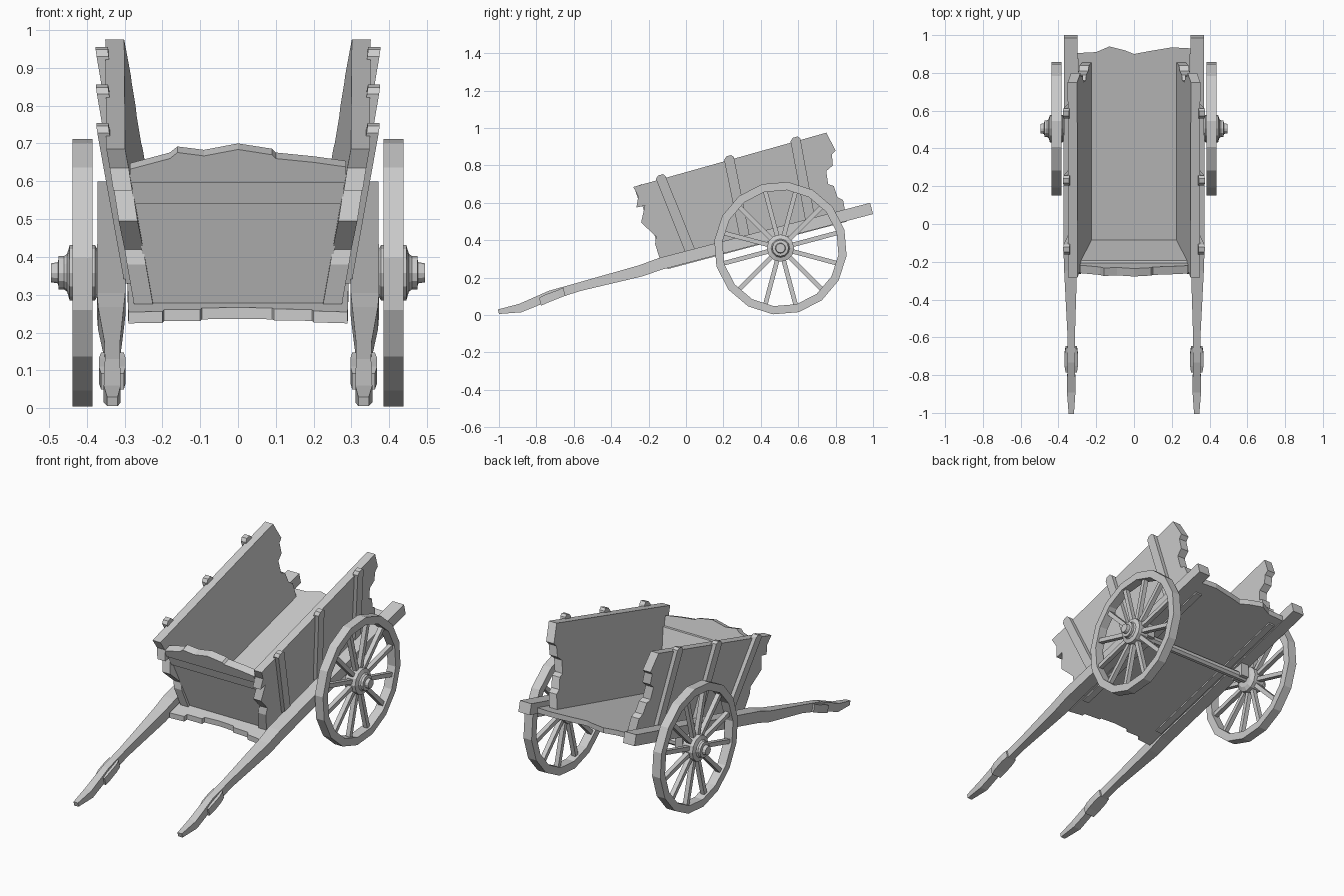
import bpy, bmesh, math
from mathutils import Vector

cube = bpy.data.objects.get("Cube")
if cube:
    bpy.data.objects.remove(cube, do_unlink=True)

grey = bpy.data.materials.new("plain_grey")
grey.use_nodes = True
grey.diffuse_color = (0.6, 0.6, 0.6, 1)
grey.node_tree.nodes["Principled BSDF"].inputs["Base Color"].default_value = (0.6, 0.6, 0.6, 1)


def finish(name, bm):
    bmesh.ops.recalc_face_normals(bm, faces=bm.faces)
    mesh = bpy.data.meshes.new(name)
    bm.to_mesh(mesh)
    bm.free()
    mesh.materials.append(grey)
    ob = bpy.data.objects.new(name, mesh)
    bpy.context.collection.objects.link(ob)
    return ob


def loft(name, rings, closed=False):
    """Skin equal-length rings of points; cap the ends or close the loop."""
    bm = bmesh.new()
    rows = [[bm.verts.new(p) for p in ring] for ring in rings]
    pairs = list(zip(rows, rows[1:]))
    if closed:
        pairs.append((rows[-1], rows[0]))
    else:
        bm.faces.new(rows[0])
        bm.faces.new(rows[-1])
    for a, b in pairs:
        for i in range(len(a)):
            j = (i + 1) % len(a)
            bm.faces.new((a[i], a[j], b[j], b[i]))
    return finish(name, bm)


def lathe(name, profile, sides, centre, turn=0, closed=False):
    """Turn (x, radius) pairs about an axis parallel to x."""
    rings = []
    for x, r in profile:
        angles = [math.radians(turn) + math.tau * k / sides for k in range(sides)]
        rings.append([(x, centre[0] + r * math.cos(a), centre[1] + r * math.sin(a)) for a in angles])
    return loft(name, rings, closed)


def floor_z(y):
    return 0.31 + 0.265 * y


def side_x(y, z):
    """Outer face of the leaning side panels."""
    return 0.275 + 0.163 * (z - floor_z(y))


def front_y(z):
    return -0.115 - 0.34 * (z - 0.27)


# Floor with stepped plank ends
floor = [(-0.29, -0.21), (-0.2, -0.205), (-0.195, -0.185), (-0.1, -0.185), (-0.095, -0.17),
         (0, -0.165), (0.09, -0.17), (0.095, -0.18), (0.195, -0.185), (0.2, -0.2), (0.29, -0.21),
         (0.298, 0.93), (0.2, 0.935), (0.08, 0.915), (0, 0.90), (-0.05, 0.92),
         (-0.13, 0.94), (-0.2, 0.91), (-0.298, 0.905)]
loft("floor", [[(x, y, floor_z(y) - d) for x, y in floor] for d in (0, 0.03)])


# Front wall: recessed board, rail and wavy top board
def front_board(name, outline, forward, back, rise=0):
    """The upper edge of the back face may stand higher than the front's."""
    low = min(z for x, z in outline)
    loft(name, [[(x, front_y(z) + d, z + (up if z > low else 0)) for x, z in outline]
                for d, up in ((forward, 0), (back, rise))])


front_board("front_panel", [(-0.23, 0.265), (0.23, 0.265), (0.275, 0.545), (-0.275, 0.545)], 0, 0.035)
front_board("front_rail", [(-0.275, 0.54), (0.275, 0.54), (0.285, 0.6), (-0.285, 0.6)], -0.012, 0.035)
wave = [(0.285, 0.638), (0.2, 0.65), (0.1, 0.66), (0.09, 0.67), (0, 0.684),
        (-0.09, 0.667), (-0.16, 0.676), (-0.18, 0.66), (-0.285, 0.632)]
front_board("front_top_board", [(-0.285, 0.595), (0.285, 0.595)] + wave, -0.022, 0.02, 0.016)

# Side panel outline, broken at both ends (y, z)
panel = [(-0.13, 0.268), (-0.14, 0.3), (-0.165, 0.38), (-0.16, 0.42), (-0.24, 0.495),
         (-0.22, 0.585), (-0.265, 0.575), (-0.255, 0.635), (-0.282, 0.685), (0.75, 0.975),
         (0.80, 0.88), (0.78, 0.86), (0.785, 0.80), (0.75, 0.77), (0.76, 0.70),
         (0.79, 0.69), (0.81, 0.63), (0.84, 0.615), (0.855, 0.53)]

# Stations along shafts and grips: y, bottom, top, inner x, outer x
shaft = [(-1, 0.006, 0.03, 0.318, 0.346), (-0.88, 0.015, 0.06, 0.31, 0.355),
         (-0.72, 0.08, 0.13, 0.312, 0.352), (-0.56, 0.13, 0.175, 0.312, 0.353),
         (-0.23, 0.208, 0.268, 0.302, 0.37), (-0.13, 0.243, 0.305, 0.298, 0.373),
         (1, 0.54, 0.6, 0.298, 0.371)]
grip = [(-0.775, 0.05, 0.092, 0.302, 0.362), (-0.74, 0.066, 0.11, 0.297, 0.368),
        (-0.68, 0.09, 0.132, 0.297, 0.368), (-0.645, 0.104, 0.147, 0.302, 0.362)]


def beam(name, stations, s):
    rings = []
    for y, b, t, i, o in stations:
        section = [(i, b), (o, b), (o, t), (i, t)]
        rings.append([(s * x, y - 0.26 * (z - b), z) for x, z in section])
    loft(name, rings)


hub_centre = (0.505, 0.358)
spokes = 12

for side, s in (("left", 1), ("right", -1)):
    loft(side + "_panel", [[(s * (side_x(y, z) - d), y, z) for y, z in panel] for d in (0, 0.05)])

    # Upright battens with softened tops on the outside
    for n, (top, low) in enumerate(((-0.135, 0.025), (0.23, 0.315), (0.585, 0.665))):
        corners = [(y, floor_z(y) + 0.02) for y in (low - 0.026, low + 0.026)]
        for dy, dz in ((0.026, -0.012), (0.012, 0.003), (-0.014, 0.003), (-0.026, -0.012)):
            corners.append((top + dy, 0.785 + 0.28 * (top + dy) + dz))
        loft(f"{side}_batten_{n + 1}",
             [[(s * (side_x(y, z) + d), y, z) for y, z in corners] for d in (-0.01, 0.022)])

    # Rail under the floor edge
    loft(side + "_floor_rail",
         [[(s * x, y, floor_z(y) - d) for x, d in ((0.24, 0.02), (0.28, 0.02), (0.28, 0.038), (0.24, 0.038))]
          for y in (-0.1, 0.86)])

    beam(side + "_shaft", shaft, s)
    beam(side + "_grip", grip, s)

    # Axle bracket under the shaft
    bracket = [(0.465, 0.345), (0.545, 0.345), (0.545, 0.43), (0.465, 0.42)]
    loft(side + "_axle_bracket", [[(s * x, y, z) for y, z in bracket] for x in (0.31, 0.36)])

    # Wheel rim, hub and spokes
    rim = [(0.385, 0.356), (0.437, 0.356), (0.437, 0.312), (0.385, 0.312)]
    lathe(side + "_rim", [(s * x, r) for x, r in rim], 16, hub_centre, 16, True)
    hub = [(0.365, 0.05), (0.378, 0.073), (0.445, 0.073), (0.452, 0.05), (0.46, 0.044),
           (0.474, 0.044), (0.476, 0.028), (0.495, 0.025)]
    lathe(side + "_hub", [(s * x, r) for x, r in hub], 12, hub_centre)
    for k in range(spokes):
        a = math.radians(15) + math.tau * k / spokes
        out = Vector((0, math.cos(a), math.sin(a)))
        across = Vector((0, -math.sin(a), math.cos(a)))
        base = Vector((0, *hub_centre))
        rings = []
        for r, w in ((0.06, 0.012), (0.32, 0.012)):
            rings.append([base + out * r + across * (w * e) + Vector((s * x, 0, 0))
                          for e, x in ((-1, 0.398), (1, 0.398), (1, 0.424), (-1, 0.424))])
        loft(f"{side}_spoke_{k + 1}", rings)

lathe("axle", [(-0.38, 0.024), (0.38, 0.024)], 8, hub_centre, 22.5)
